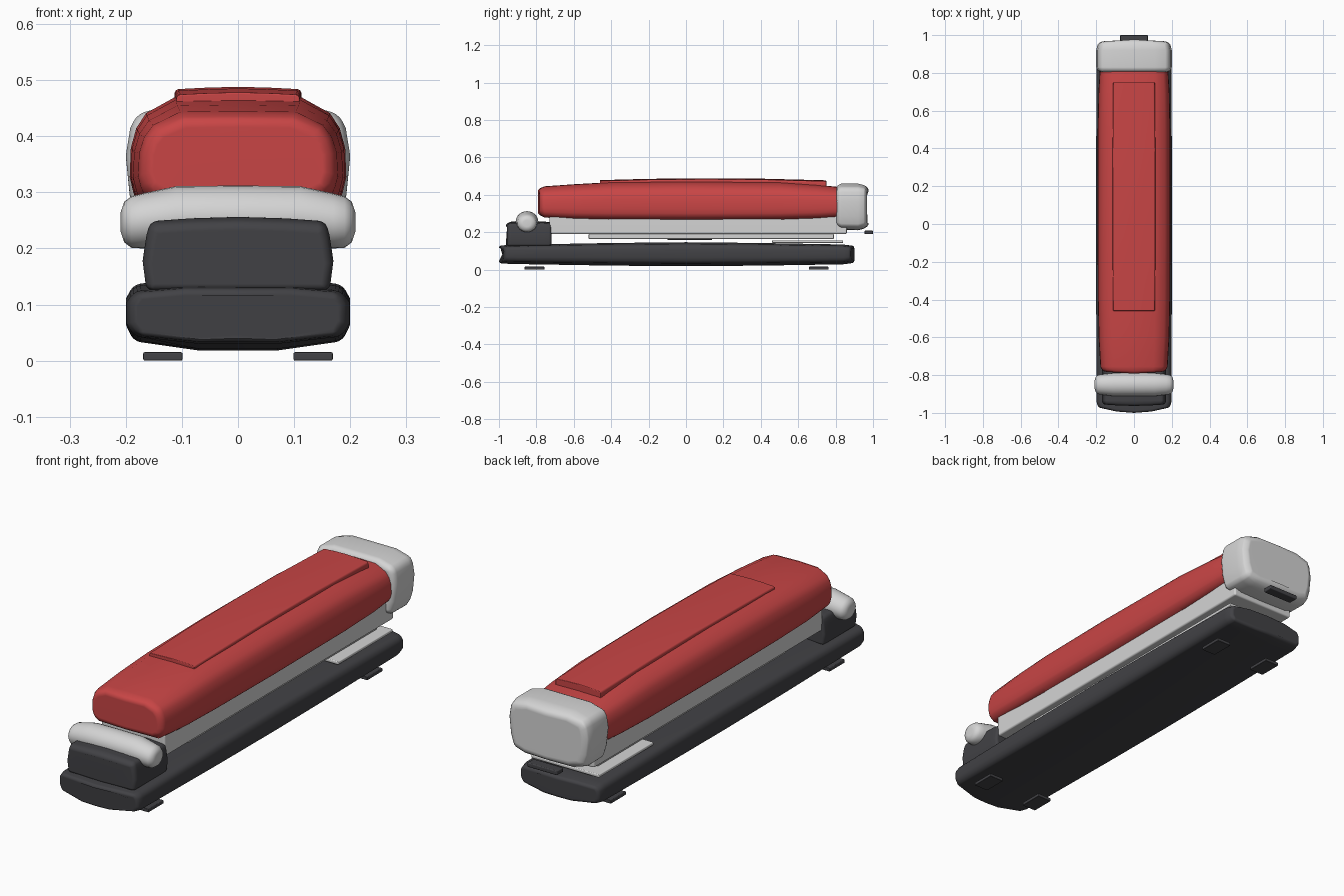
import bpy, bmesh
from math import radians, sin, cos, pi

cube = bpy.data.objects.get("Cube")
if cube:
    bpy.data.objects.remove(cube, do_unlink=True)


def material(name, rgb):
    m = bpy.data.materials.new(name)
    m.use_nodes = True
    m.diffuse_color = (*rgb, 1)
    bsdf = m.node_tree.nodes["Principled BSDF"]
    bsdf.inputs["Base Color"].default_value = (*rgb, 1)
    bsdf.inputs["Roughness"].default_value = 0.5
    return m


RED = material("red", (0.58, 0.06, 0.06))
SILVER = material("silver", (0.66, 0.66, 0.66))
DARK = material("dark grey", (0.054, 0.054, 0.06))


def build(name, mat, rings, bevel=0.0):
    """Skin a row of closed rings, cap both ends, round the edges, shade."""
    bm = bmesh.new()
    loops = [[bm.verts.new(p) for p in ring] for ring in rings]
    n = len(loops[0])
    for a, b in zip(loops, loops[1:]):
        for i in range(n):
            j = (i + 1) % n
            bm.faces.new((a[i], a[j], b[j], b[i]))
    bm.faces.new(loops[0])
    bm.faces.new(loops[-1])
    bmesh.ops.recalc_face_normals(bm, faces=bm.faces)
    mesh = bpy.data.meshes.new(name)
    bm.to_mesh(mesh)
    bm.free()
    mesh.materials.append(mat)
    ob = bpy.data.objects.new(name, mesh)
    bpy.context.collection.objects.link(ob)
    bpy.ops.object.select_all(action='DESELECT')
    bpy.context.view_layer.objects.active = ob
    ob.select_set(True)
    if bevel:
        mod = ob.modifiers.new("rounding", 'BEVEL')
        mod.width = bevel
        mod.segments = 3
        mod.limit_method = 'ANGLE'
        mod.angle_limit = radians(35)
        bpy.ops.object.modifier_apply(modifier=mod.name)
    bpy.ops.object.shade_smooth_by_angle(angle=radians(40))
    ob.modifiers.new("even shading", 'WEIGHTED_NORMAL').keep_sharp = True
    return ob


def loft(name, mat, half, stations, bevel=0.0, bulge=(0, 0)):
    """half: cross-section (x, z) in 0..1 from bottom to top.
    stations: (y, half width, bottom z, top z). bulge bows the two ends in y."""
    section = half + [(-x, z) for x, z in reversed(half) if x > 0]
    rings = []
    for k, (y, w, z0, z1) in enumerate(stations):
        bow = bulge[0] if k == 0 else bulge[1] if k == len(stations) - 1 else 0
        rings.append([(x * w, y + bow * (1 - x * x), z0 + z * (z1 - z0))
                      for x, z in section])
    return build(name, mat, rings, bevel)


def box(name, mat, w, y, z, x=0, bevel=0.004):
    rings = [[(x + sx * w, yy, zz) for sx, zz in
              ((-1, z[0]), (1, z[0]), (1, z[1]), (-1, z[1]))] for yy in y]
    return build(name, mat, rings, bevel)


# Base plate with a faint belly and crown
base_section = [(0, 0), (.35, 0), (.93, .13), (1, .36), (1, .72), (.93, .92), (.5, 1), (0, 1)]
loft("base", DARK, base_section,
     [(-.97, .19, .034, .128), (-.94, .199, .03, .132), (-.4, .2, .021, .142),
      (0, .2, .018, .146), (.4, .2, .021, .142), (.84, .199, .028, .134),
      (.88, .19, .036, .126)], bevel=.012, bulge=(-.03, .02))

# Feet
for side, sx in (("right", -1), ("left", 1)):
    for end, y in (("front", -.81), ("back", .71)):
        box(f"{end}_{side}_foot", DARK, .035, (y - .053, y + .053),
            (0, .015), x=sx * .134, bevel=.003)

# Pivot block and the rounded pivot bar through it
block_section = [(0, 0), (.96, 0), (1, .4), (.96, .75), (.92, .94), (.5, .98), (0, 1)]
loft("pivot_block", DARK, block_section,
     [(-.955, .165, .125, .245), (-.935, .17, .125, .256),
      (-.76, .17, .125, .257), (-.72, .168, .125, .252)], bevel=.012, bulge=(-.008, 0))

bar_half = [(0, .257, .055), (.11, .256, .055), (.17, .249, .049),
            (.19, .247, .046), (.203, .247, .036), (.209, .247, .018)]
bar = [(-x, z, r) for x, z, r in reversed(bar_half[1:])] + bar_half
build("pivot_bar", SILVER,
      [[(x, -.85 + 1.1 * r * cos(2 * pi * i / 24), z + r * sin(2 * pi * i / 24))
        for i in range(24)] for x, z, r in bar])

# Staple magazine, lower rail, anvil and small dark fittings
box("magazine", SILVER, .155, (-.73, .86), (.19, .285), bevel=.008)
box("magazine_rail", SILVER, .125, (-.52, .79), (.163, .192))
box("rail_catch", DARK, .11, (-.1, .14), (.158, .164), bevel=0)
box("anvil_plate", SILVER, .165, (.46, .84), (.142, .156))
box("release_tab", DARK, .073, (.955, 1.0), (.189, .208))

# Upper handle shell
shell_section = [(0, 0), (.8, 0), (.95, .1), (1, .3), (.99, .55), (.94, .72),
                 (.85, .85), (.58, .99), (0, 1)]
loft("handle_shell", RED, shell_section,
     [(-.78, .165, .295, .43), (-.755, .178, .278, .445), (-.6, .187, .27, .456),
      (-.4, .191, .267, .467), (0, .193, .265, .472), (.5, .192, .267, .467),
      (.7, .188, .272, .453), (.83, .18, .28, .44)], bevel=.014, bulge=(-.012, 0))

# Raised panel on top of the handle
panel_section = [(0, 0), (1, 0), (1, .7), (.96, .86), (.5, .95), (0, 1)]
loft("top_panel", RED, panel_section,
     [(-.46, .11, .45, .478), (-.2, .113, .455, .485), (.1, .113, .458, .488),
      (.4, .113, .455, .486), (.75, .11, .44, .477)], bevel=.004)

# Metal nose cap at the far end
cap_section = [(0, 0), (.6, .01), (.88, .08), (.96, .3), (1, .62), (.96, .82),
               (.9, .92), (.55, 1), (0, 1)]
loft("nose_cap", SILVER, cap_section,
     [(.805, .19, .225, .448), (.83, .2, .212, .459), (.92, .2, .21, .459),
      (.95, .193, .218, .452), (.965, .178, .235, .436)], bevel=.014, bulge=(0, .012))
